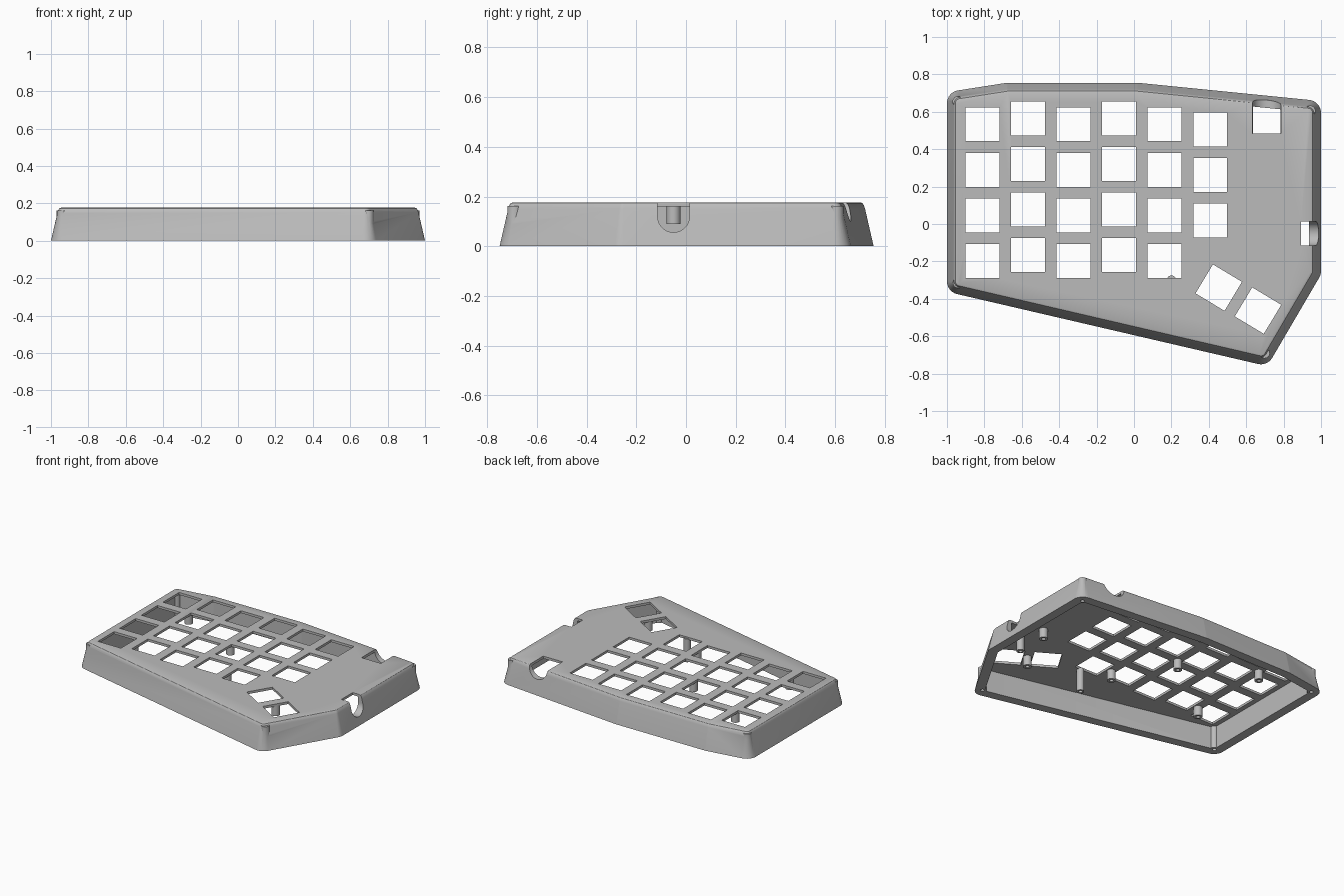
import bpy, bmesh
from math import sin, cos, tan, pi, radians, atan2
from mathutils import Vector, Matrix

if "Cube" in bpy.data.objects:
    bpy.data.objects.remove(bpy.data.objects["Cube"])

grey = bpy.data.materials.new("case grey")
grey.use_nodes = True
COLOUR = (0.5, 0.5, 0.5, 1)
grey.diffuse_color = COLOUR
grey.node_tree.nodes["Principled BSDF"].inputs["Base Color"].default_value = COLOUR

HEIGHT, PLATE_Z, WALL = 0.177, 0.16, 0.065
CORNERS = [Vector(p) for p in ((-1, -.362), (.713, -.76), (1, -.27), (1, .657),
                               (.02, .755), (-.68, .755), (-1, .705))]


def make_object(name, bm):
    bmesh.ops.recalc_face_normals(bm, faces=bm.faces)
    mesh = bpy.data.meshes.new(name)
    bm.to_mesh(mesh)
    bm.free()
    mesh.materials.append(grey)
    obj = bpy.data.objects.new(name, mesh)
    bpy.context.collection.objects.link(obj)
    return obj


def outline(inset, steps=8):
    """Case outline moved inwards, with filleted corners."""
    points = []
    n = len(CORNERS)
    radius = max(.07 - inset, .02)
    for i, c in enumerate(CORNERS):
        a = (c - CORNERS[i - 1]).normalized()
        b = (CORNERS[(i + 1) % n] - c).normalized()
        na, nb = Vector((-a.y, a.x)), Vector((-b.y, b.x))
        mid = (na + nb) / (1 + na.dot(nb))
        centre = c + mid * (inset + radius)
        start = atan2(-na.y, -na.x)
        turn = atan2(a.x * b.y - a.y * b.x, a.dot(b))
        for k in range(steps + 1):
            t = start + turn * k / steps
            points.append(centre + radius * Vector((cos(t), sin(t))))
    return points


def add_prism(bm, points, direction):
    """Closed prism from a planar loop of 3D points."""
    low = [bm.verts.new(p) for p in points]
    high = [bm.verts.new(Vector(p) + Vector(direction)) for p in points]
    bm.faces.new(low)
    bm.faces.new(high)
    for i in range(len(low)):
        j = (i + 1) % len(low)
        bm.faces.new((low[i], low[j], high[j], high[i]))


def add_cylinder(bm, x, y, z0, z1, r):
    ring = [(x + r * cos(k * pi / 12), y + r * sin(k * pi / 12), z0) for k in range(24)]
    add_prism(bm, ring, (0, 0, z1 - z0))


def add_key_hole(bm, x, y, angle=0):
    m = Matrix.Translation((x, y, HEIGHT)) @ Matrix.Rotation(radians(angle), 4, 'Z')
    bmesh.ops.create_cube(bm, size=.181, matrix=m)


def u_shape(half_width, centre_z, top=.3):
    """Notch profile: straight sides with a round bottom."""
    arc = [(half_width * cos(pi + pi * k / 20), centre_z + half_width * sin(pi + pi * k / 20))
           for k in range(21)]
    return arc + [(half_width, top), (-half_width, top)]


# Hollow shell: cavity ceiling, inner wall, rim, sloped outer wall, rounded top edge
bm = bmesh.new()
levels = [(WALL, PLATE_Z), (WALL, 0), (0, 0), (.035, .152), (.039, .164),
          (.045, .173), (.054, HEIGHT)]
loops = [[bm.verts.new((p.x, p.y, z)) for p in outline(d)] for d, z in levels]
for lower, upper in zip(loops, loops[1:]):
    for i in range(len(lower)):
        j = (i + 1) % len(lower)
        bm.faces.new((lower[i], lower[j], upper[j], upper[i]))
bm.faces.new(loops[0])
bm.faces.new(loops[-1])
case = make_object("keyboard_case", bm)

# Key openings in staggered columns, two turned thumb keys, two connector notches
bm = bmesh.new()
PITCH = .2435
for col, top_y in enumerate((.533, .565, .533, .565, .533, .505)):
    for row in range(3 if col == 5 else 4):
        add_key_hole(bm, -.81 + PITCH * col, top_y - PITCH * row)
add_key_hole(bm, .453, -.34, -31)
add_key_hole(bm, .663, -.463, -31)
add_prism(bm, [(.893, -.05 + u, z) for u, z in u_shape(.064, .12)], (.3, 0, 0))
add_prism(bm, [(.71 + u, .483, z) for u, z in u_shape(.076, .177)], (0, .4, 0))
openings = make_object("opening_cutter", bm)

# Standoffs under the plate and full-height screw bosses
SHORT = [(.72, -.05), (.57, -.39), (.04, -.18), (-.2, .2), (-.69, -.18), (-.69, .43)]
TALL = [(.83, -.15), (.2, -.3)]
BOSSES = [(-.94, -.315), (.698, -.69), (.942, .605), (-.942, .655)]
bm = bmesh.new()
for x, y in SHORT:
    add_cylinder(bm, x, y, .09, .167, .028)
for x, y in TALL:
    add_cylinder(bm, x, y, .002, .167, .025)
for x, y in BOSSES:
    add_cylinder(bm, x, y, .001, .162, .028)
posts = make_object("standoffs", bm)

# Screw holes
bm = bmesh.new()
for x, y in SHORT:
    add_cylinder(bm, x, y, .05, .15, .013)
for x, y in TALL + BOSSES:
    add_cylinder(bm, x, y, -.05, .12, .013)
screws = make_object("screw_hole_cutter", bm)

# Combine
bpy.context.view_layer.objects.active = case
for other, operation in ((openings, 'DIFFERENCE'), (posts, 'UNION'), (screws, 'DIFFERENCE')):
    mod = case.modifiers.new(other.name, 'BOOLEAN')
    mod.operation, mod.object, mod.solver = operation, other, 'EXACT'
    bpy.ops.object.modifier_apply(modifier=mod.name)
for other in (openings, posts, screws):
    bpy.data.objects.remove(other)

bpy.ops.object.select_all(action='DESELECT')
case.select_set(True)
bpy.ops.object.shade_smooth_by_angle(angle=radians(25))
